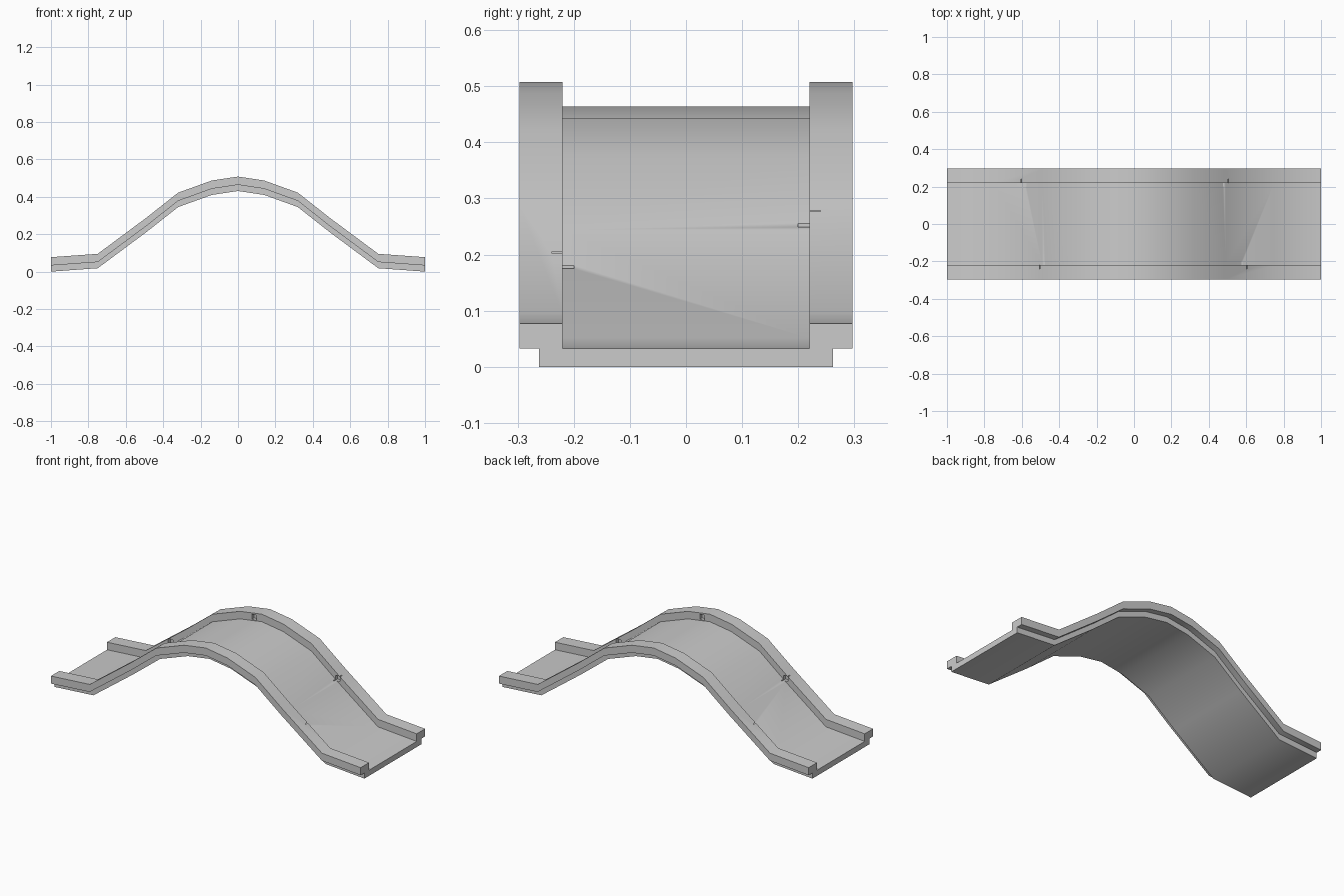
import bpy, bmesh, math

if "Cube" in bpy.data.objects:
    bpy.data.objects.remove(bpy.data.objects["Cube"], do_unlink=True)

grey = bpy.data.materials.new("light_grey")
grey.use_nodes = True
colour = (0.6, 0.6, 0.6, 1)
grey.diffuse_color = colour
grey.node_tree.nodes["Principled BSDF"].inputs["Base Color"].default_value = colour

# Underside of the arch, from the middle to one end
half_path = [(0, 0.431), (0.14, 0.41), (0.32, 0.345), (0.49, 0.211), (0.75, 0.018), (1, 0)]
path = [(-x, z) for x, z in reversed(half_path[1:])] + half_path

# Cross-section: narrow deck with a raised, overhanging kerb on each side
half_section = [(0.262, 0), (0.262, 0.033), (0.297, 0.033), (0.297, 0.077), (0.22, 0.077), (0.22, 0.033)]
section = half_section + [(-y, z) for y, z in reversed(half_section)]


def make_object(name, bm):
    bmesh.ops.recalc_face_normals(bm, faces=bm.faces)
    mesh = bpy.data.meshes.new(name)
    bm.to_mesh(mesh)
    bm.free()
    obj = bpy.data.objects.new(name, mesh)
    bpy.context.collection.objects.link(obj)
    mesh.materials.append(grey)
    return obj


def height_at(x):
    for (x0, z0), (x1, z1) in zip(path, path[1:]):
        if x0 <= x <= x1:
            return z0 + (z1 - z0) * (x - x0) / (x1 - x0)


# Bridge deck with kerbs, lofted along the arch
bm = bmesh.new()
rings = [[bm.verts.new((x, y, z + dz)) for y, dz in section] for x, z in path]
for a, b in zip(rings, rings[1:]):
    for i in range(len(section)):
        j = (i + 1) % len(section)
        bm.faces.new((a[i], a[j], b[j], b[i]))
bm.faces.new(rings[0])
bm.faces.new(rings[-1])
deck = make_object("bridge_deck", bm)

# Small sockets in the inner faces of the kerbs
bm = bmesh.new()
for side in (1, -1):
    for x in (-0.59, -0.05, 0.49):
        cx = x * side
        box = bmesh.ops.create_cube(bm, size=1)["verts"]
        bmesh.ops.scale(bm, vec=(0.03, 0.04, 0.03), verts=box)
        bmesh.ops.translate(bm, vec=(cx, side * 0.22, height_at(cx) + 0.053), verts=box)
cutter = make_object("socket_cutter", bm)
cutter.hide_render = True
cutter.hide_viewport = True

cut = deck.modifiers.new("sockets", "BOOLEAN")
cut.operation = "DIFFERENCE"
cut.solver = "EXACT"
cut.object = cutter

# Apply the cut, then smooth the arch while keeping its edges sharp
bpy.ops.object.select_all(action="DESELECT")
bpy.context.view_layer.objects.active = deck
deck.select_set(True)
bpy.ops.object.modifier_apply(modifier=cut.name)
bpy.data.objects.remove(cutter, do_unlink=True)
bpy.ops.object.shade_smooth_by_angle(angle=math.radians(40))
